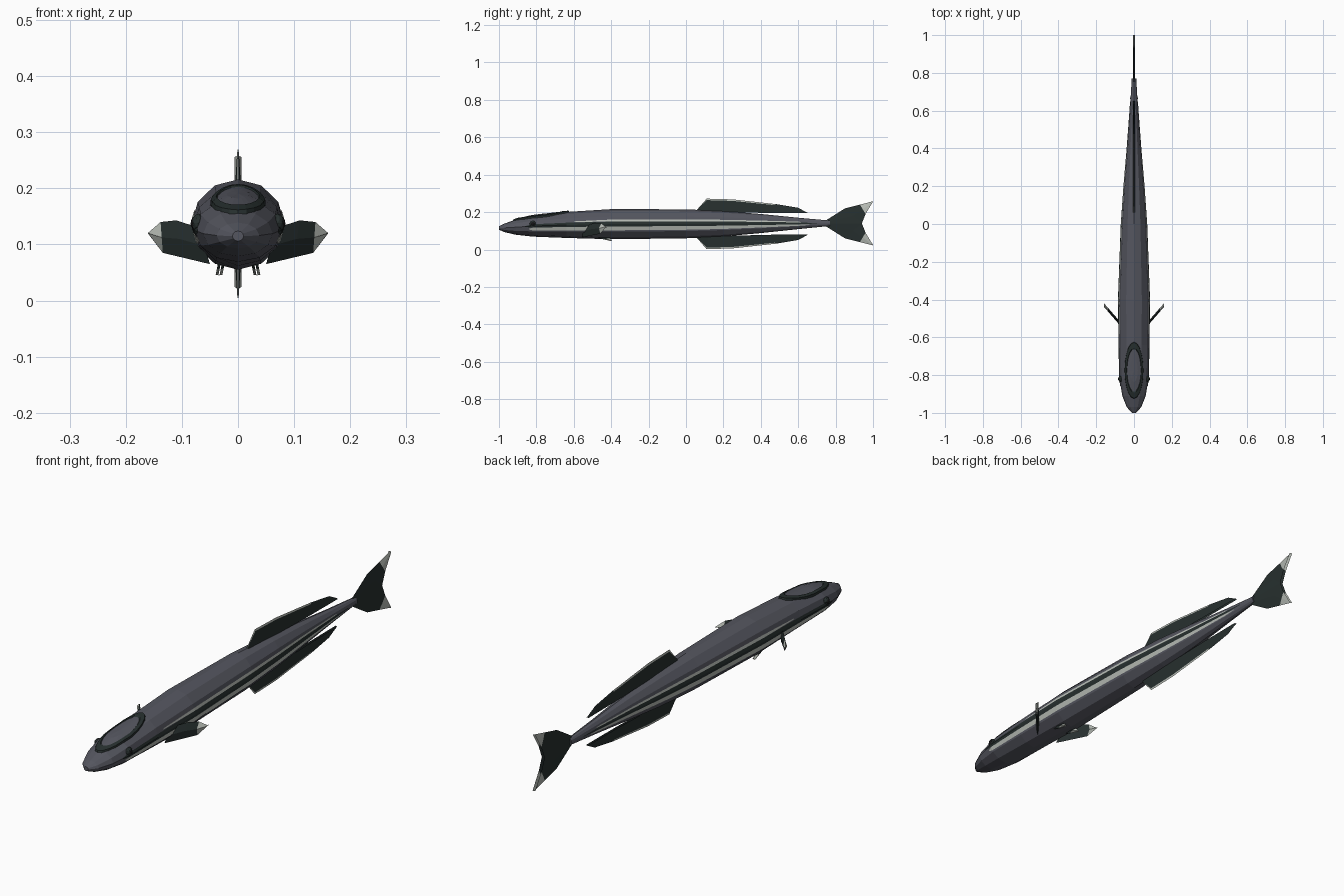
import bpy, bmesh, math
from mathutils import Vector

if "Cube" in bpy.data.objects:
    bpy.data.objects.remove(bpy.data.objects["Cube"])


def material(name, rgb):
    m = bpy.data.materials.new(name)
    m.diffuse_color = (*rgb, 1)
    m.use_nodes = True
    m.node_tree.nodes["Principled BSDF"].inputs["Base Color"].default_value = m.diffuse_color
    return m


GREY = material("slate_grey", (0.09, 0.093, 0.115))
DARK = material("green_black", (0.02, 0.029, 0.028))
PALE = material("pale_grey", (0.47, 0.5, 0.46))
BLACK = material("eye_black", (0.008, 0.008, 0.009))


def finish(name, bm, mats):
    bmesh.ops.remove_doubles(bm, verts=bm.verts, dist=0.0001)
    bmesh.ops.recalc_face_normals(bm, faces=bm.faces)
    me = bpy.data.meshes.new(name)
    bm.to_mesh(me)
    bm.free()
    for m in mats:
        me.materials.append(m)
    ob = bpy.data.objects.new(name, me)
    bpy.context.collection.objects.link(ob)
    return ob


# Body stations: y, half width, top z, bottom z
BODY = [(-1.0, 0.010, 0.124, 0.106), (-0.97, 0.038, 0.139, 0.093),
        (-0.91, 0.062, 0.160, 0.079), (-0.82, 0.077, 0.182, 0.069),
        (-0.64, 0.080, 0.201, 0.062), (-0.40, 0.083, 0.216, 0.055),
        (0.0, 0.068, 0.215, 0.060), (0.20, 0.054, 0.206, 0.070),
        (0.40, 0.037, 0.190, 0.088), (0.60, 0.022, 0.170, 0.109),
        (0.77, 0.012, 0.155, 0.126)]
SIDES = 12


def station(y):
    for a, b in zip(BODY, BODY[1:]):
        if y <= b[0]:
            t = (y - a[0]) / (b[0] - a[0])
            return [p + (q - p) * t for p, q in zip(a, b)]
    return list(BODY[-1])


def skin(y, deg, off=0.0):
    """Point on the faceted body at an angle, 0 = side, 90 = top."""
    _, hw, zt, zb = station(y)
    step = 360 / SIDES
    k = math.floor(deg / step)
    t = deg / step - k
    a, b = math.radians(k * step), math.radians((k + 1) * step)
    c = math.cos(a) * (1 - t) + math.cos(b) * t
    s = math.sin(a) * (1 - t) + math.sin(b) * t
    return Vector(((hw + off) * c, y, (zt + zb) / 2 + ((zt - zb) / 2 + off) * s))


# Body
bm = bmesh.new()
rings = [[bm.verts.new(skin(st[0], i * 360 / SIDES)) for i in range(SIDES)] for st in BODY]
for r, q in zip(rings, rings[1:]):
    for i in range(SIDES):
        j = (i + 1) % SIDES
        bm.faces.new((r[i], r[j], q[j], q[i]))
bm.faces.new(rings[0])
bm.faces.new(rings[-1])
finish("body", bm, [GREY])


# Side stripes: thin plates lying on the body
def stripe(name, angles, y0, y1, mat, side):
    ys = [y0] + [s[0] for s in BODY if y0 < s[0] < y1] + [y1]
    bm = bmesh.new()
    rows = []
    for i, y in enumerate(ys):
        mid = sum(angles) / len(angles)
        pinch = 0.3 if i in (0, len(ys) - 1) else 1
        pts = [skin(y, mid + (a - mid) * pinch, 0.002) for a in angles]
        rows.append([bm.verts.new((p.x * side, p.y, p.z)) for p in pts])
    for r, q in zip(rows, rows[1:]):
        for i in range(len(angles) - 1):
            f = bm.faces.new((r[i], r[i + 1], q[i + 1], q[i]))
            f.normal_update()
    ob = finish(name, bm, [mat])
    if ob.data.polygons[0].normal.x * side < 0:
        ob.data.flip_normals()


# Fins: columns run from an inner edge to an outer edge, with a lens thickness
def fin(name, inner, outer, place, across, thick, pale, fracs=(0, 0.5, 1)):
    bm = bmesh.new()
    for s in (-1, 1):
        grid = []
        for a, b in zip(inner, outer):
            a, b = Vector(a), Vector(b)
            grid.append([bm.verts.new(place(a.lerp(b, f)) + across * (s * t))
                         for f, t in zip(fracs, thick)])
        for c in range(len(grid) - 1):
            for r in range(len(fracs) - 1):
                loop = [grid[c][r], grid[c + 1][r], grid[c + 1][r + 1], grid[c][r + 1]]
                f = bm.faces.new(loop)
                f.material_index = int(pale(c, r))
    bmesh.ops.dissolve_degenerate(bm, dist=0.00001, edges=bm.edges)
    return finish(name, bm, [DARK, PALE])


X, Y = Vector((1, 0, 0)), Vector((0, 1, 0))
upright = lambda p: Vector((0, p.x, p.y))

# Dorsal fin and its lower twin
base = [(0.06, 0.208), (0.12, 0.206), (0.25, 0.2), (0.45, 0.195), (0.60, 0.194), (0.65, 0.194)]
edge = [(0.06, 0.214), (0.11, 0.272), (0.25, 0.268), (0.48, 0.243), (0.60, 0.223), (0.65, 0.196)]
flip = lambda pts: [(y, 0.274 - z) for y, z in pts]
tip = lambda c, r: r == 1 and c < 3
for name, b, e in (("dorsal_fin", base, edge), ("anal_fin", flip(base), flip(edge))):
    fin(name, b, e, upright, X, (0.005, 0.0015, 0), tip, (0, 0.88, 1))

# Forked tail
inner = [(0.75, 0.14), (0.94, 0.14), (0.96, 0.19), (1.0, 0.256)]
outer = [(0.75, 0.157), (0.85, 0.22), (0.93, 0.24), (1.0, 0.258)]
down = lambda pts: [(y, 0.28 - z) for y, z in pts]
for name, a, b in (("tail_upper", inner, outer), ("tail_lower", down(inner), down(outer))):
    fin(name, a, b, upright, X, (0.006, 0.004, 0), lambda c, r: c == 2)

for side, tag in ((-1, "left"), (1, "right")):
    # Pectoral fins sweep outward and back
    swept = lambda p: Vector((side * p.x, -0.52 + (p.x - 0.08) * 1.15, p.y))
    fin("pectoral_fin_" + tag,
        [(0.05, 0.065), (0.10, 0.077), (0.134, 0.085), (0.16, 0.119)],
        [(0.07, 0.130), (0.11, 0.143), (0.138, 0.140), (0.16, 0.121)],
        swept, Y, (0, 0.010, 0), lambda c, r: c == 2)

    # Small pelvic fins
    hang = lambda p: Vector((side * (0.034 - (p.y - 0.045) * 0.2), p.x, p.y))
    fin("pelvic_fin_" + tag,
        [(-0.48, 0.068), (-0.445, 0.055), (-0.40, 0.045)],
        [(-0.42, 0.070), (-0.405, 0.060), (-0.395, 0.047)],
        hang, X, (0.001, 0.006, 0.001), lambda c, r: c == 1)

    # Stripes
    stripe("dark_stripe_" + tag, (-9, 0, 10), -0.86, 0.70, DARK, side)
    stripe("upper_pale_stripe_" + tag, (10, 18), -0.60, 0.62, PALE, side)
    stripe("lower_pale_stripe_" + tag, (-24, -9), -0.84, 0.66, PALE, side)

    # Eyes with a pale ring
    for part, size, x, mat in (("eye_ring_", 0.017, 0.071, DARK), ("eye_", 0.011, 0.077, BLACK)):
        bm = bmesh.new()
        bmesh.ops.create_icosphere(bm, subdivisions=2, radius=size)
        bmesh.ops.scale(bm, vec=(0.7, 1, 1), verts=bm.verts)
        bmesh.ops.translate(bm, vec=(side * x, -0.82, 0.138), verts=bm.verts)
        finish(part + tag, bm, [mat])

# Oval sucker disc draped over the head
bm = bmesh.new()
N = 20
rings = []
for scale, off in ((1.0, -0.006), (0.97, 0.006), (0.78, 0.007), (0.74, 0.004), (0.4, 0.004), (0.05, 0.004)):
    ring = []
    for i in range(N):
        a = 2 * math.pi * i / N
        x, y = 0.05 * scale * math.cos(a), -0.775 + 0.152 * scale * math.sin(a)
        _, hw, zt, zb = station(y)
        z = (zt + zb) / 2 + (zt - zb) / 2 * math.sqrt(max(0, 1 - (x / hw) ** 2))
        ring.append(bm.verts.new((x, y, z + off)))
    rings.append(ring)
for k, (r, q) in enumerate(zip(rings, rings[1:])):
    for i in range(N):
        j = (i + 1) % N
        f = bm.faces.new((r[i], r[j], q[j], q[i]))
        f.material_index = int(k >= 3)
bm.faces.new(rings[-1]).material_index = 1
disc = finish("sucker_disc", bm, [DARK, GREY])
if disc.data.polygons[-1].normal.z < 0:
    disc.data.flip_normals()
